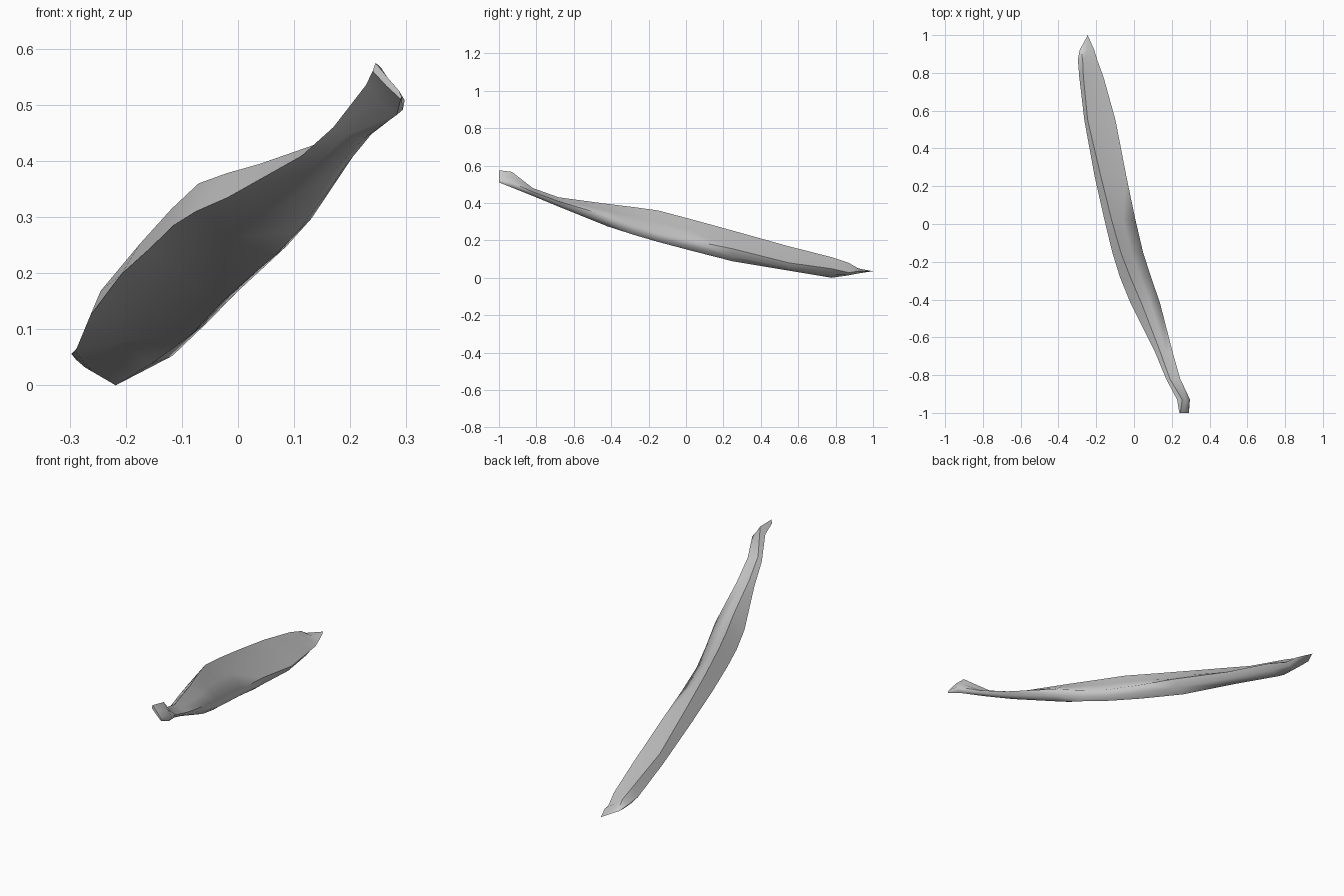
import bpy, bmesh
from mathutils import Vector

if "Cube" in bpy.data.objects:
    bpy.data.objects.remove(bpy.data.objects["Cube"])

# Cross-sections along the pod: y, then (x, z) of ridge, right edge, keel, left edge
SECTIONS = [
    (-1.00, (.245, .575), (.287, .525), (.290, .510), (.240, .560)),
    (-0.93, (.255, .566), (.297, .508), (.283, .482), (.228, .535)),
    (-0.82, (.190, .480), (.245, .460), (.222, .438), (.170, .460)),
    (-0.68, (.140, .430), (.205, .408), (.170, .380), (.112, .408)),
    (-0.42, (.040, .395), (.138, .330), (.108, .275), (-.018, .335)),
    (-0.28, (-.020, .378), (.090, .280), (.065, .230), (-.075, .310)),
    (-0.15, (-.070, .360), (.048, .240), (.020, .192), (-.115, .285)),
    (0.02, (-.118, .315), (.008, .202), (-.030, .147), (-.156, .245)),
    (0.25, (-.175, .252), (-.040, .155), (-.085, .088), (-.208, .198)),
    (0.55, (-.245, .168), (-.098, .080), (-.155, .038), (-.263, .125)),
    (0.78, (-.268, .110), (-.162, .048), (-.218, .000), (-.290, .060)),
    (0.87, (-.272, .080), (-.195, .028), (-.240, .013), (-.297, .056)),
    (0.92, (-.280, .050), (-.210, .035), (-.235, .023), (-.288, .045)),
]
TIP = (-.245, 1.0, .035)


def between(a, b, centre, push):
    # midpoint of two section points, moved away from the section centre
    mid = (a + b) / 2
    return mid + (mid - centre) * push


def ring_points(section):
    y, *pts = section
    ridge, right, keel, left = [Vector((x, y, z)) for x, z in pts]
    c = (ridge + right + keel + left) / 4
    return [ridge, between(ridge, right, c, -0.1), right,
            between(right, keel, c, 0.15), keel,
            between(keel, left, c, 0.25), left]


bm = bmesh.new()
rings = [[bm.verts.new(p) for p in ring_points(s)] for s in SECTIONS]
n = len(rings[0])

# Skin between neighbouring sections
for a, b in zip(rings, rings[1:]):
    for i in range(n):
        j = (i + 1) % n
        bm.faces.new((a[i], a[j], b[j], b[i]))

# Blunt front end and pointed back tip
bm.faces.new(rings[0])
tip = bm.verts.new(TIP)
for i in range(n):
    bm.faces.new((rings[-1][i], rings[-1][(i + 1) % n], tip))
bmesh.ops.recalc_face_normals(bm, faces=bm.faces)

mesh = bpy.data.meshes.new("curved_pod")
bm.to_mesh(mesh)
bm.free()
pod = bpy.data.objects.new("curved_pod", mesh)
bpy.context.collection.objects.link(pod)

# Smooth body with crisp rims
bpy.context.view_layer.objects.active = pod
pod.select_set(True)
bpy.ops.object.shade_smooth_by_angle(angle=1.05)
